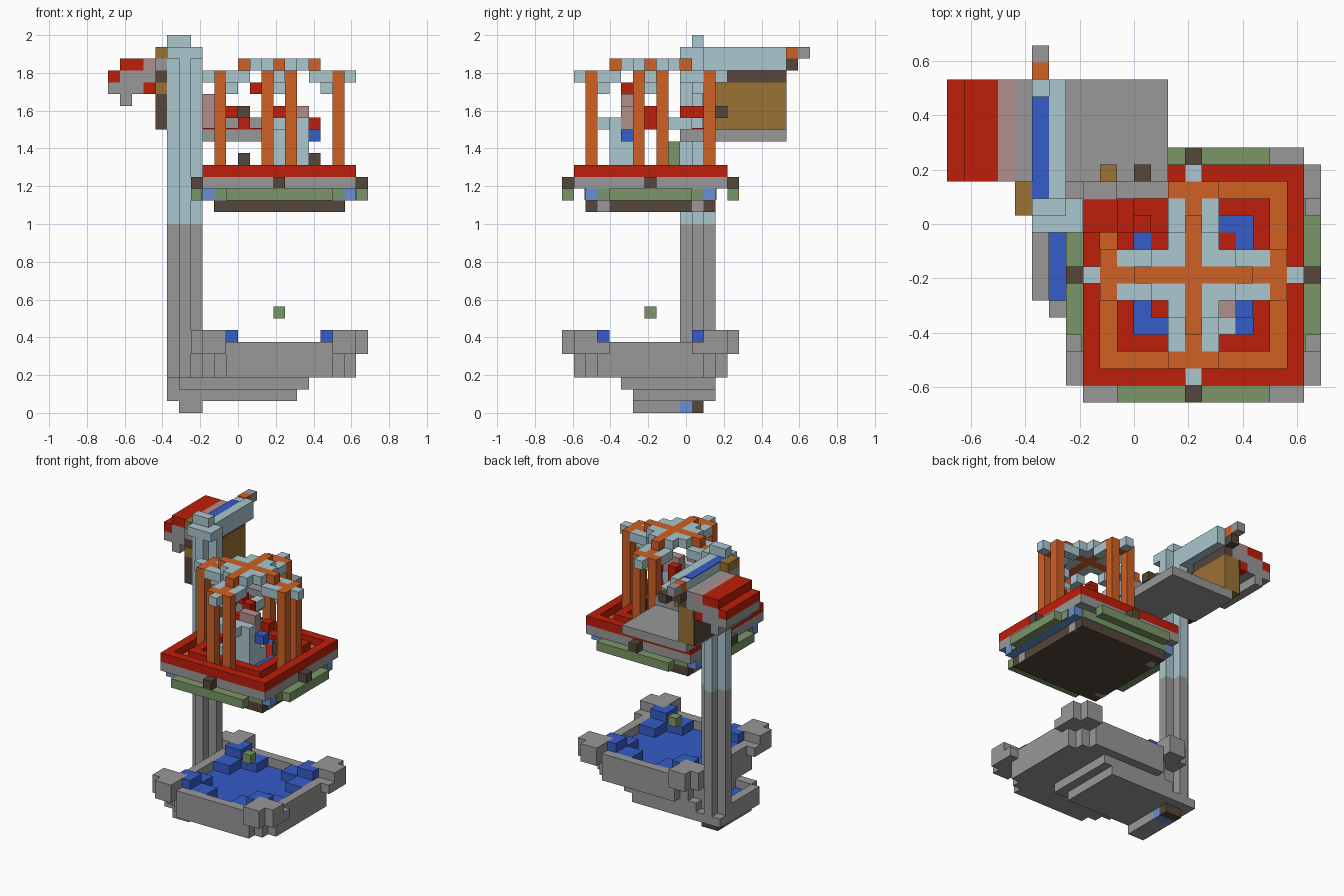
import bpy
import bmesh
from mathutils import Matrix, Vector

if "Cube" in bpy.data.objects:
    bpy.data.objects.remove(bpy.data.objects["Cube"], do_unlink=True)

UNIT = 1 / 16                       # one block of the grid
ORIGIN = Vector((-11, -10.5, 0))    # grid corner, in blocks
CX, CY = 14.5, 7.5                  # middle of basin and pavilion


def linear(c):
    c /= 255
    return c / 12.92 if c < 0.04 else ((c + 0.055) / 1.055) ** 2.4


def material(name, red, green, blue):
    colour = (linear(red), linear(green), linear(blue), 1)
    mat = bpy.data.materials.new(name)
    mat.use_nodes = True
    mat.diffuse_color = colour
    mat.node_tree.nodes["Principled BSDF"].inputs["Base Color"].default_value = colour
    return mat


grey = material("stone grey", 152, 152, 152)
red = material("roof red", 190, 30, 10)
orange = material("post orange", 208, 96, 36)
pale = material("pale blue", 170, 199, 207)
blue = material("water blue", 54, 92, 200)
sky = material("light water blue", 104, 144, 214)
green = material("moss green", 123, 150, 104)
brown = material("dark brown", 86, 70, 58)
ochre = material("ochre wood", 155, 114, 52)
pink = material("pinkish grey", 176, 143, 140)


def build(name, mat, boxes):
    """Make one object out of boxes given as (low corner, high corner)."""
    bm = bmesh.new()
    for low, high in boxes:
        low, high = Vector(low), Vector(high)
        centre = ((low + high) / 2 + ORIGIN) * UNIT
        size = (high - low) * UNIT
        bmesh.ops.create_cube(bm, size=1, matrix=Matrix.LocRotScale(centre, None, size))
    mesh = bpy.data.meshes.new(name)
    bm.to_mesh(mesh)
    bm.free()
    mesh.materials.append(mat)
    bpy.context.collection.objects.link(bpy.data.objects.new(name, mesh))


def block(name, mat, x0, x1, y0, y1, z0, z1):
    build(name, mat, [((x0, y0, z0), (x1, y1, z1))])


def corners(name, mat, x0, x1, y0, y1, z0, z1):
    """Repeat a box in all four quadrants; x and y count from the middle."""
    boxes = []
    for sx in (-1, 1):
        for sy in (-1, 1):
            xs = sorted((CX + sx * x0, CX + sx * x1))
            ys = sorted((CY + sy * y0, CY + sy * y1))
            boxes.append(((xs[0], ys[0], z0), (xs[1], ys[1], z1)))
    build(name, mat, boxes)


def sides(name, mat, inner, outer, half, z0, z1, half_y=None):
    """Repeat a box on all four sides of the middle."""
    hy = half_y or half
    boxes = []
    for s in (-1, 1):
        a, b = sorted((s * inner, s * outer))
        boxes.append(((CX + a, CY - hy, z0), (CX + b, CY + hy, z1)))
        boxes.append(((CX - half, CY + a, z0), (CX + half, CY + b, z1)))
    build(name, mat, boxes)


def centred(name, mat, half, z0, z1, half_y=None):
    hy = half_y or half
    block(name, mat, CX - half, CX + half, CY - hy, CY + hy, z0, z1)


# Foot and stepped base under the basin
block("foot", grey, 6, 8, 6, 10, 0, 1)
block("foot_water", sky, 6, 8, 10, 11, 0, 1)
block("foot_end", brown, 6, 8, 11, 12, 0, 1)
block("base_lower", grey, 5, 16, 6, 13, 1, 2)
block("base_upper", grey, 8, 17, 5, 13, 2, 3)
block("channel_side", grey, 5, 6, 6, 11, 2, 3)
block("channel_end", grey, 6, 8, 5, 6, 2, 3)
block("channel_water", blue, 6, 8, 6, 11, 2, 2.1)

# Basin with stepped corners, raised rims and water
for label, half_x, half_y in (("long", 6.5, 4.5), ("middle", 5.5, 5.5), ("wide", 4.5, 6.5)):
    centred("basin_floor_" + label, grey, half_x, 3, 4, half_y)
sides("basin_wall", grey, 5.5, 6.5, 4.5, 3, 6)
corners("basin_corner_wall", grey, 4.5, 5.5, 4.5, 5.5, 3, 7)
corners("basin_rim_long", grey, 4.5, 6.5, 5.5, 7.5, 5, 7)
corners("basin_rim_wide", grey, 5.5, 7.5, 4.5, 6.5, 5, 7)
corners("basin_buttress", grey, 6.5, 7.5, 3.5, 4.5, 5, 6)
centred("basin_water_long", blue, 5.5, 4, 5, 4.5)
centred("basin_water_wide", blue, 4.5, 4, 5, 5.5)
corners("water_step_long", blue, 1.5, 4.5, 3.5, 5.5, 5, 6)
corners("water_step_wide", blue, 3.5, 5.5, 1.5, 3.5, 5, 6)
corners("water_step_bridge", blue, 4.5, 5.5, 3.5, 4.5, 5, 6)
corners("water_step_high", blue, 3.5, 4.5, 3.5, 5.5, 6, 7)
corners("water_step_turn", blue, 4.5, 5.5, 3.5, 4.5, 6, 7)

# Moss block floating over the water
centred("floating_moss", green, 0.5, 8, 9)

# Column with a cross-shaped section
for label, mat, low, high in (("lower", grey, 1, 16), ("upper", pale, 16, 31)):
    build("column_" + label, mat, [((6, 10, low), (7, 13, high)), ((5, 11, low), (8, 12, high))])
block("column_cap", pale, 5, 7, 11, 12, 31, 32)
block("column_collar", pale, 5, 8, 10, 12, 30, 31)

# Beam reaching backwards
block("beam", pale, 6, 7, 12, 19, 29, 31)
block("beam_side", pale, 5, 6, 12, 19, 29, 30.9)
block("beam_stripe", blue, 5, 6, 12, 18, 30.9, 31)
block("beam_tip", orange, 5, 6, 19, 20, 30, 31)
block("beam_end", grey, 5, 6, 20, 21, 30, 31)
block("beam_bracket", brown, 5, 6, 19, 20, 29, 30)

# Back terrace and cabin wall
block("terrace", grey, 5, 13, 13, 19, 23, 24)
block("terrace_front", grey, 8, 13, 10, 13, 23, 24)
block("terrace_rug", red, 8, 13, 10, 12, 24, 24.15)
block("terrace_wall", grey, 8, 10, 12, 13, 24, 27)
block("terrace_ledge", grey, 10, 13, 12, 13, 24, 25)
block("terrace_panel", pink, 8, 10, 11.9, 12, 24.15, 27)
block("cabin_body", ochre, 4.15, 6, 13, 19, 24, 28)
block("cabin_panel", brown, 4, 4.15, 13, 19, 24, 27)
block("cabin_lintel", brown, 5, 6, 14, 19, 28, 29)
block("cabin_post", ochre, 4, 5, 11, 13, 27, 28)
block("cabin_post_foot", brown, 4, 5, 11, 13, 24, 27)
block("cabin_post_head", brown, 4, 5, 11, 13, 28, 29)
block("cabin_post_stone", grey, 4, 5, 11, 13, 29, 30)
block("cabin_post_top", ochre, 4, 5, 11, 13, 30, 31)
block("terrace_stool", brown, 11, 12, 13, 14, 25, 26)
block("terrace_crate", ochre, 9, 10, 13, 14, 25, 26)

# Cabin roof wing
block("wing_top", red, 1, 3, 13, 19, 29, 30)
block("wing_edge", red, 0, 1, 13, 19, 28, 29)
block("wing_ridge", pink, 3, 4, 13, 19, 29, 30)
block("wing_joint", grey, 4, 5, 13, 19, 29, 30)
block("wing_middle", grey, 1, 5, 13, 19, 28, 29)
block("wing_under", grey, 0, 3, 13, 19, 27, 28)
block("wing_trim", red, 3, 4, 13, 19, 27, 28)
block("wing_drop", grey, 1, 2, 13, 19, 26, 27)

# Pavilion platform layers
centred("platform_bottom", brown, 5.5, 17, 18)
corners("platform_foot", grey, 4.5, 5.55, 3.5, 4.5, 17, 18)
centred("platform_water", sky, 6.5, 18, 19, 5.5)
centred("moss_lining_front_back", green, 5.5, 18.05, 19, 5.6)
centred("moss_lining_left_right", green, 6.6, 18.05, 19, 4.5)
sides("platform_moss", green, 6.5, 7.5, 4.5, 18, 19, 3.5)
centred("platform_slab", grey, 6.5, 19, 20)
sides("platform_knob", brown, 6.5, 7.5, 0.5, 19, 20)
sides("platform_rim", red, 5.5, 6.5, 6.5, 20, 21)
sides("platform_groove", orange, 4.5, 5.5, 5.5, 20, 20.15)
sides("platform_inner_rim", red, 3.5, 4.5, 4.5, 20, 21)
sides("pool", blue, 2.5, 3.5, 3.5, 20, 20.5)
centred("pool_island", red, 2.5, 20, 20.5)

# Posts in pairs on each side
corners("post_front_back", orange, 0.5, 1.5, 4.5, 5.5, 20, 29)
corners("post_left_right", orange, 4.5, 5.5, 0.5, 1.5, 20, 29)

# Roof cross, stepping down at the ends
sides("roof_cross", orange, 0, 3.5, 0.5, 29, 30)
sides("roof_cross_end", orange, 3.5, 5.5, 0.5, 28, 29)
sides("roof_tip", pale, 5.5, 6.5, 0.5, 28, 29)
corners("roof_edge_long", pale, 0.5, 2.5, 0.5, 1.5, 29, 30)
corners("roof_edge_wide", pale, 0.5, 1.5, 1.5, 2.5, 29, 30)
corners("roof_eave_long", pale, 2.5, 4.5, 0.5, 1.5, 28, 29)
corners("roof_eave_wide", pale, 0.5, 1.5, 2.5, 4.5, 28, 29)
sides("roof_hanger", pale, 3.5, 4.5, 0.5, 27, 28)

# Fountain figure inside the pavilion
block("figure_foot", pale, 13, 17, 4, 7, 20.5, 22)
block("figure_body", pale, 14, 17, 4, 6, 22, 24)
block("figure_arm", pale, 13, 16, 3, 5, 24, 25)
block("figure_hand", pale, 16, 17, 4, 5, 24, 25)
block("figure_eye", blue, 17, 18, 5, 6, 23, 24)
block("figure_shoulder", pink, 15, 17, 5, 6, 24, 26)
block("figure_scarf", red, 14, 15, 7, 8, 24, 26)
block("figure_patch", red, 17, 18, 6, 7, 24, 25)
block("figure_crest", red, 12, 13, 5, 6, 27, 28)
block("figure_neck", pink, 13, 14, 5, 6, 26, 27)
block("figure_tail", red, 10, 11, 10, 12, 25, 26)
block("figure_tail_end", red, 11, 12, 10, 11, 24, 25)
block("figure_back", pale, 13, 14, 9, 11, 24, 25)
block("pool_plant", green, 14, 15, 9, 10, 20.5, 23)
block("pool_stump", brown, 17, 18, 8, 9, 20.5, 22)
block("pool_stone", brown, 11, 12, 8, 9, 20.5, 22)
